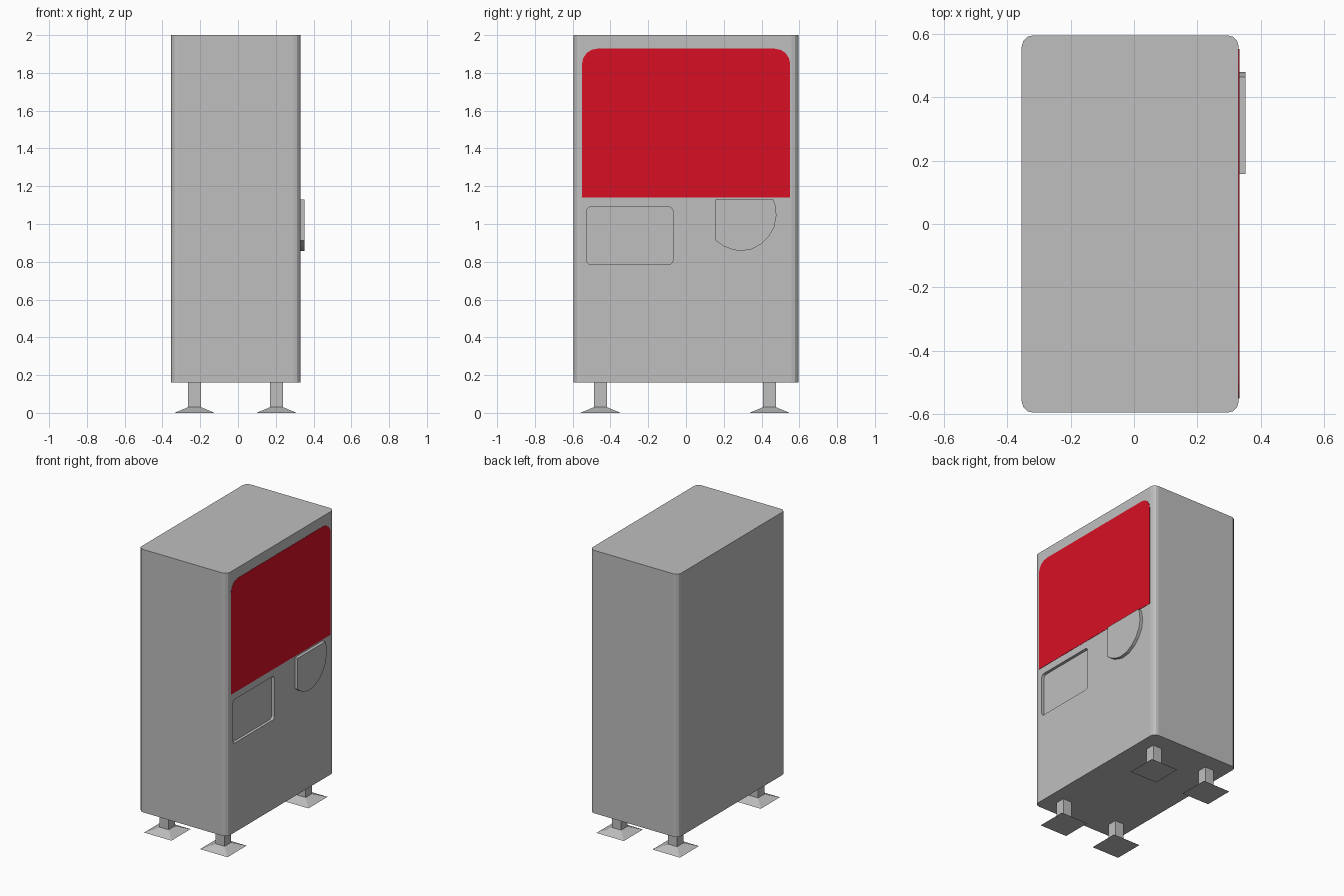
import bpy, bmesh
from math import sin, cos, pi
from mathutils import Vector

cube = bpy.data.objects.get("Cube")
if cube:
    bpy.data.objects.remove(cube, do_unlink=True)


def material(name, color):
    m = bpy.data.materials.new(name)
    m.use_nodes = True
    m.diffuse_color = color
    m.node_tree.nodes["Principled BSDF"].inputs["Base Color"].default_value = color
    return m


grey = material("light grey metal", (0.52, 0.52, 0.52, 1))
red = material("red panel", (0.68, 0.005, 0.018, 1))


def rounded(u0, u1, v0, v1, radii, steps=3):
    """Rounded rectangle; radii run counter-clockwise from the lower left corner."""
    points = []
    corners = [(u0, v0, 1, 1), (u1, v0, -1, 1), (u1, v1, -1, -1), (u0, v1, 1, -1)]
    for i, ((u, v, su, sv), r) in enumerate(zip(corners, radii)):
        if r == 0:
            points.append((u, v))
            continue
        for k in range(steps + 1):
            a = pi + (i + k / steps) * pi / 2
            points.append((u + su * r + r * cos(a), v + sv * r + r * sin(a)))
    return points


def extrude(name, outline, axis, start, end, mat):
    """Extrude an outline along z (outline in x, y) or x (outline in y, z)."""
    bm = bmesh.new()
    place = (lambda u, v: (u, v, start)) if axis == "z" else (lambda u, v: (start, u, v))
    face = bm.faces.new([bm.verts.new(place(u, v)) for u, v in outline])
    moved = bmesh.ops.extrude_face_region(bm, geom=[face], use_keep_orig=True)["geom"]
    shift = Vector((0, 0, end - start) if axis == "z" else (end - start, 0, 0))
    bmesh.ops.translate(bm, vec=shift, verts=[g for g in moved if isinstance(g, bmesh.types.BMVert)])
    bmesh.ops.recalc_face_normals(bm, faces=bm.faces)
    return finish(name, bm, mat)


def finish(name, bm, mat):
    mesh = bpy.data.meshes.new(name)
    bm.to_mesh(mesh)
    bm.free()
    mesh.materials.append(mat)
    obj = bpy.data.objects.new(name, mesh)
    bpy.context.collection.objects.link(obj)
    return obj


FRONT = 0.33

# Cabinet with rounded vertical corners
cabinet = extrude("cabinet", rounded(-0.354, FRONT, -0.595, 0.595, [0.036] * 4), "z", 0.16, 2, grey)

# Shallow recess cut into the cabinet
cutter = extrude("recess_cutter", rounded(-0.525, -0.07, 0.785, 1.09, [0.02] * 4), "x",
                 FRONT - 0.02, FRONT + 0.1, grey)
cutter.hide_render = True
cut = cabinet.modifiers.new("recess", "BOOLEAN")
cut.operation = "DIFFERENCE"
cut.solver = "EXACT"
cut.object = cutter
bpy.context.view_layer.objects.active = cabinet
bpy.ops.object.modifier_apply(modifier=cut.name)
bpy.data.objects.remove(cutter, do_unlink=True)

# Red panel with rounded upper corners
extrude("red_panel", rounded(-0.55, 0.551, 1.14, 1.928, [0, 0, 0.08, 0.08], 4), "x",
        FRONT - 0.002, FRONT + 0.002, red)

# Raised plate with a curved lower edge
plate = [(0.157, 1.13), (0.157, 0.912), (0.2, 0.882), (0.245, 0.865), (0.285, 0.857),
         (0.345, 0.865), (0.4, 0.895), (0.44, 0.935), (0.468, 0.985), (0.479, 1.045),
         (0.473, 1.1), (0.463, 1.13)]
extrude("raised_plate", plate, "x", FRONT - 0.005, FRONT + 0.022, grey)


# Feet: square post over a flared square base
def foot(name, x, y):
    bm = bmesh.new()
    rings = []
    for half, z in ((0.106, 0), (0.035, 0.03), (0.035, 0.165)):
        rings.append([bm.verts.new((x + sx * half, y + sy * half, z))
                      for sx, sy in ((-1, -1), (1, -1), (1, 1), (-1, 1))])
    for low, high in zip(rings, rings[1:]):
        for i in range(4):
            j = (i + 1) % 4
            bm.faces.new((low[i], low[j], high[j], high[i]))
    bm.faces.new(rings[0][::-1])
    bm.faces.new(rings[-1])
    finish(name, bm, grey)


for side, x in (("right", -0.23), ("left", 0.204)):
    for end, y in (("front", -0.453), ("back", 0.442)):
        foot(f"{end}_{side}_foot", x, y)
